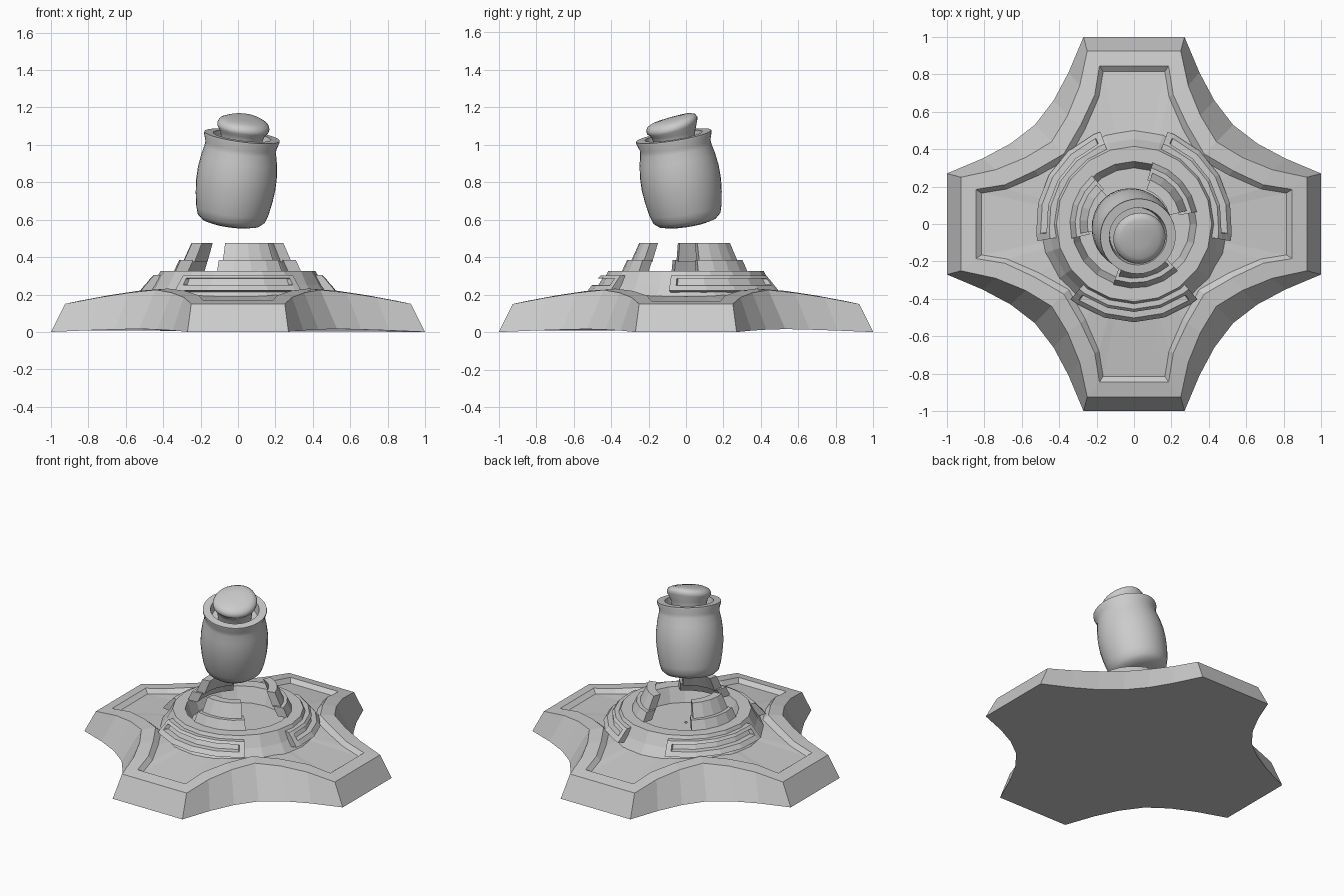
import bpy, bmesh
from math import sin, cos, radians, pi, hypot
from mathutils import Vector, Matrix

if "Cube" in bpy.data.objects:
    bpy.data.objects.remove(bpy.data.objects["Cube"])


def make(name, rings, closed=False, caps=True, smooth=0):
    """Loft rings of equal point count; optionally close the loft or cap its ends."""
    bm = bmesh.new()
    vs = [[bm.verts.new(p) for p in r] for r in rings]
    n = len(rings[0])
    for k in range(len(rings) - (0 if closed else 1)):
        a, b = vs[k], vs[(k + 1) % len(rings)]
        for i in range(n):
            j = (i + 1) % n
            bm.faces.new((a[i], a[j], b[j], b[i]))
    if caps and not closed:
        bm.faces.new(vs[0][::-1])
        bm.faces.new(vs[-1])
    bmesh.ops.recalc_face_normals(bm, faces=bm.faces)
    me = bpy.data.meshes.new(name)
    bm.to_mesh(me)
    bm.free()
    ob = bpy.data.objects.new(name, me)
    bpy.context.collection.objects.link(ob)
    if smooth:
        bpy.context.view_layer.objects.active = ob
        ob.select_set(True)
        bpy.ops.object.shade_smooth_by_angle(angle=radians(smooth))
        ob.select_set(False)
    return ob


def lathe(name, profile, sides, **kw):
    rings = [[(r * cos(2 * pi * i / sides), r * sin(2 * pi * i / sides), z)
              for i in range(sides)] for r, z in profile]
    return make(name, rings, **kw)


def sector(name, sections):
    """Sections are (angle in degrees, [(radius, z), ...])."""
    return make(name, [[(r * cos(radians(a)), r * sin(radians(a)), z) for r, z in s]
                       for a, s in sections])


def cross(half):
    """Four-armed outline from half of one concave quarter (x, y, z)."""
    quarter = half + [(y, x, z) for x, y, z in half[-2::-1]]
    ring = []
    for k in range(4):
        m = Matrix.Rotation(-k * pi / 2, 3, 'Z')
        ring += [m @ Vector(p) for p in quarter]
    return ring


# Four-armed foot with a sunken panel
outer = cross([(.27, 1, 0), (.35, .81, .008), (.43, .66, .013), (.53, .53, .016)])
upper = cross([(.25, .925, .15), (.29, .74, .185), (.355, .58, .21), (.44, .44, .225)])
lip = cross([(.185, .845, .167), (.21, .69, .196), (.285, .53, .22), (.375, .375, .232)])
panel = cross([(.165, .815, .143), (.187, .68, .168), (.26, .51, .192), (.35, .35, .204)])
center = [(p.x * .38 / hypot(p.x, p.y), p.y * .38 / hypot(p.x, p.y), .205) for p in panel]
make("foot", [outer, upper, lip, panel, center])

# Round hub with a shallow well
lathe("hub", [(.50, .19), (.455, .25), (.415, .325), (.335, .325), (.30, .225), (.01, .225),
              (.01, .19)], 20, closed=True)

# Slotted frames around the hub and clamps on top of it
plain = [(.42, .2), (.525, .222), (.502, .25), (.496, .256), (.475, .282), (.47, .287),
         (.455, .303), (.40, .303)]
slot = plain[:3] + [(.467, .256), (.446, .282)] + plain[5:]
slot[3:5] = [(.467, .252), (.447, .285)]
low = [(.275, .32), (.345, .32), (.315, .385), (.245, .385)]
high = [(.235, .375), (.295, .375), (.25, .475), (.195, .475)]
for k in range(3):
    c = 270 + 120 * k
    mids = [(c - 35.5 + 71 * i / 4, slot) for i in range(5)]
    sector(f"hub_frame_{k + 1}", [(c - 40, plain), (c - 36, plain)] + mids
           + [(c + 36, plain), (c + 40, plain)])
    c = 282 + 120 * k
    sector(f"clamp_lower_{k + 1}", [(c - 31 + 62 * i / 4, low) for i in range(5)])
    sector(f"clamp_upper_{k + 1}", [(c - 28 + 56 * i / 4, high) for i in range(5)])

# Tilted floating jar and its stopper
jar = lathe("jar", [(.02, 0), (.11, .003), (.155, .014), (.182, .038), (.195, .08), (.207, .15),
                    (.214, .22), (.213, .29), (.204, .36), (.193, .41), (.191, .435),
                    (.204, .475), (.203, .485), (.155, .485), (.145, .42), (.02, .42)],
            36, smooth=40)
stopper = lathe("stopper", [(.105, .41), (.112, .47), (.120, .5), (.138, .528), (.141, .545),
                            (.132, .563), (.105, .574), (.05, .577), (.01, .577)], 32, smooth=50)
# Uneven top on the stopper
for v in stopper.data.vertices:
    if v.co.z > .52:
        v.co.z += .006 * sin(16 * v.co.x + 1) + .12 * (v.co.y - v.co.x * .3)
tilt = Vector((0, 0, 1)).rotation_difference(Vector((.13, -.16, 1))).to_matrix().to_4x4()
for ob in (jar, stopper):
    ob.matrix_world = Matrix.Translation((-.04, .01, .572)) @ tilt
